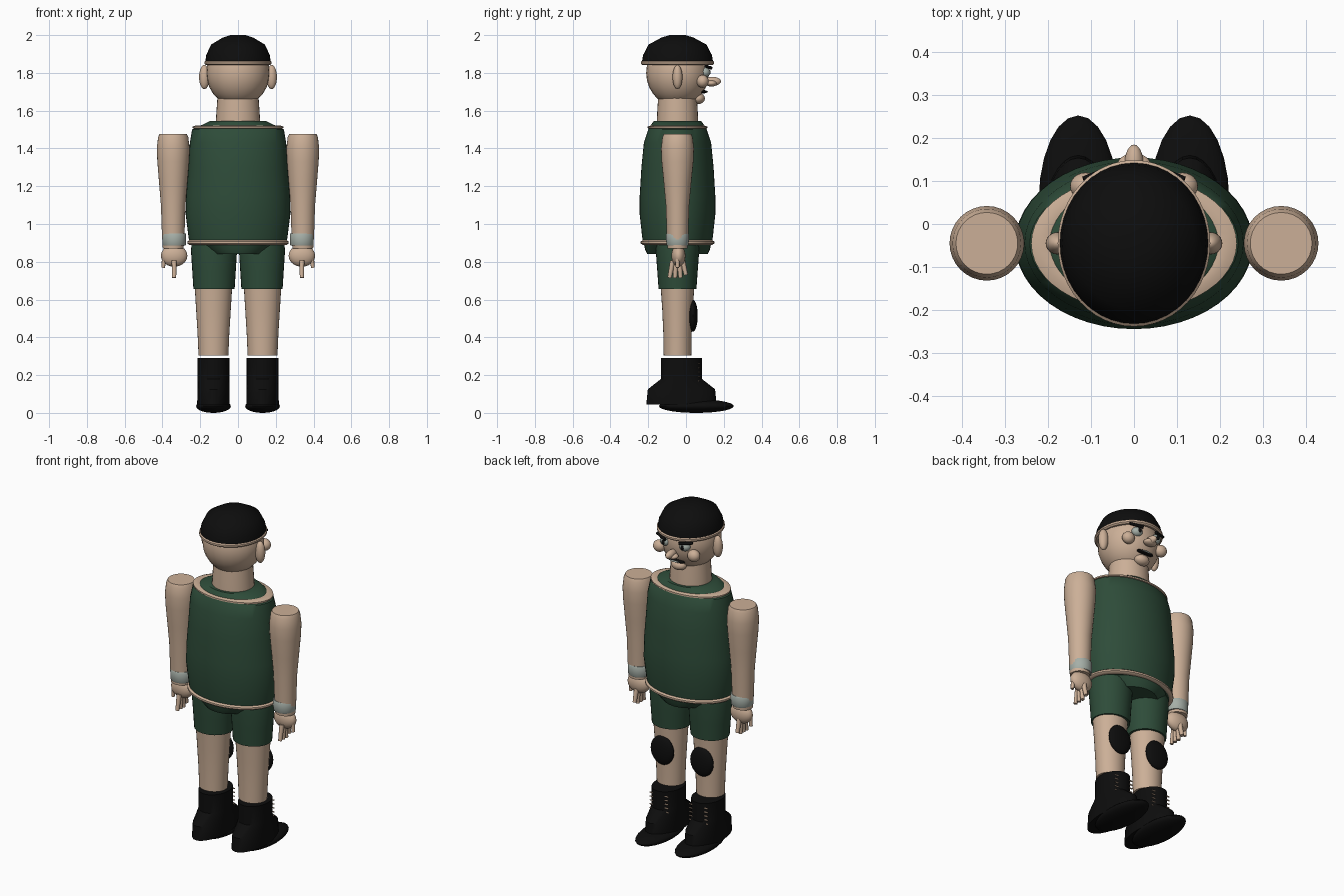
import bpy, bmesh, math
from mathutils import Vector

cube = bpy.data.objects.get("Cube")
if cube:
    bpy.data.objects.remove(cube, do_unlink=True)

CY = -0.045  # depth of the body axis


def material(name, r, g, b):
    m = bpy.data.materials.new(name)
    m.use_nodes = True
    m.diffuse_color = (r, g, b, 1)
    bsdf = next(n for n in m.node_tree.nodes if n.type == 'BSDF_PRINCIPLED')
    bsdf.inputs["Base Color"].default_value = (r, g, b, 1)
    bsdf.inputs["Roughness"].default_value = 0.7
    return m


skin = material("skin", 0.6, 0.43, 0.31)
green = material("dark green cloth", 0.027, 0.072, 0.041)
black = material("black", 0.004, 0.004, 0.004)
pale = material("pale grey green", 0.38, 0.43, 0.39)


def finish(name, bm, mat, angle=40):
    bmesh.ops.recalc_face_normals(bm, faces=bm.faces)
    me = bpy.data.meshes.new(name)
    bm.to_mesh(me)
    bm.free()
    me.materials.append(mat)
    ob = bpy.data.objects.new(name, me)
    bpy.context.collection.objects.link(ob)
    bpy.ops.object.select_all(action='DESELECT')
    ob.select_set(True)
    bpy.context.view_layer.objects.active = ob
    bpy.ops.object.shade_smooth_by_angle(angle=math.radians(angle))
    return ob


def loft(name, rings, mat, x=0, y=CY, closed=False, n=32):
    """Skin elliptical rings given as (z, rx, ry, optional y shift)."""
    bm = bmesh.new()
    loops = []
    for z, rx, ry, *dy in rings:
        cy = y + (dy[0] if dy else 0)
        loops.append([bm.verts.new((x + rx * math.cos(a), cy + ry * math.sin(a), z))
                      for a in (2 * math.pi * i / n for i in range(n))])
    pairs = list(zip(loops, loops[1:]))
    if closed:
        pairs.append((loops[-1], loops[0]))
    else:
        bm.faces.new(loops[0])
        bm.faces.new(loops[-1])
    for a, b in pairs:
        for i in range(n):
            j = (i + 1) % n
            bm.faces.new((a[i], a[j], b[j], b[i]))
    return finish(name, bm, mat)


def band(name, z, rx, ry, width, height, mat):
    """Rounded elliptical ring with outer radii rx, ry."""
    rings = []
    for i in range(8):
        a = 2 * math.pi * (i + 0.5) / 8
        d = width * (math.cos(a) - 1) / 2
        rings.append((z + height / 2 * math.sin(a), rx + d, ry + d))
    return loft(name, rings, mat, closed=True, n=48)


def ball(name, loc, radii, mat, rot_z=0):
    bm = bmesh.new()
    bmesh.ops.create_uvsphere(bm, u_segments=24, v_segments=14, radius=1)
    bmesh.ops.scale(bm, vec=Vector(radii), verts=bm.verts)
    ob = finish(name, bm, mat)
    ob.location = loc
    ob.rotation_euler.z = rot_z
    return ob


def rod(name, p, q, r, mat):
    p, q = Vector(p), Vector(q)
    bm = bmesh.new()
    bmesh.ops.create_cone(bm, cap_ends=True, segments=10, radius1=r, radius2=r * 0.8,
                          depth=(q - p).length)
    ob = finish(name, bm, mat)
    ob.location = (p + q) / 2
    ob.rotation_mode = 'QUATERNION'
    ob.rotation_quaternion = (q - p).to_track_quat('Z', 'Y')
    return ob


# Vest, with its collar and hem
loft("vest", [(0.89, 0.255, 0.18), (0.93, 0.262, 0.187), (1.05, 0.277, 0.2), (1.15, 0.275, 0.2),
              (1.3, 0.263, 0.191), (1.43, 0.255, 0.178), (1.5, 0.243, 0.155),
              (1.525, 0.19, 0.14), (1.545, 0.15, 0.125)], green, n=48)
band("collar", 1.512, 0.242, 0.16, 0.062, 0.022, skin)
band("hem", 0.902, 0.27, 0.196, 0.035, 0.026, skin)
loft("hips", [(0.84, 0.15, 0.16), (0.865, 0.185, 0.172), (0.905, 0.235, 0.18)], green)

# Neck and head
loft("neck", [(1.53, 0.118, 0.11), (1.6, 0.114, 0.107), (1.68, 0.108, 0.102)], skin)
ball("head", (0, CY, 1.8), (0.168, 0.166, 0.178), skin)
loft("cap", [(1.86, 0.173, 0.188), (1.895, 0.168, 0.182), (1.95, 0.142, 0.153),
             (1.987, 0.08, 0.085), (2.0, 0.04, 0.042)], black, n=40)
band("cap_rim", 1.853, 0.179, 0.195, 0.03, 0.026, skin)

# Face, on the +y side
ball("nose", (0, 0.14, 1.755), (0.022, 0.045, 0.024), skin)
ball("nostrils", (0, 0.135, 1.745), (0.04, 0.03, 0.018), skin)
ball("chin", (0, 0.065, 1.665), (0.045, 0.035, 0.03), skin)
ball("mouth", (0, 0.092, 1.7), (0.055, 0.02, 0.009), black)
ball("teeth", (0, 0.098, 1.7), (0.04, 0.018, 0.005), pale)

for s, side in ((1, "left"), (-1, "right")):
    # Facial features that come in pairs
    ball(side + "_ear", (s * 0.178, CY, 1.778), (0.028, 0.026, 0.064), skin)
    ball(side + "_eye", (s * 0.063, 0.1, 1.803), (0.032, 0.028, 0.027), pale)
    ball(side + "_pupil", (s * 0.063, 0.122, 1.803), (0.012, 0.009, 0.014), black)
    ball(side + "_cheek", (s * 0.113, 0.088, 1.755), (0.036, 0.032, 0.034), skin)
    rod(side + "_eyebrow", (s * 0.045, 0.132, 1.826), (s * 0.118, 0.104, 1.836), 0.009, black)

    # Arm, wristband and hand
    ax = s * 0.343
    loft(side + "_arm", [(0.87, 0.055, 0.052), (0.95, 0.06, 0.057), (1.1, 0.065, 0.062),
                         (1.22, 0.075, 0.073), (1.33, 0.084, 0.084), (1.4, 0.087, 0.087),
                         (1.46, 0.08, 0.08), (1.477, 0.072, 0.072)], skin, x=ax)
    wx = s * 0.338
    loft(side + "_wristband", [(0.885, 0.059, 0.056), (0.89, 0.062, 0.059),
                               (0.945, 0.064, 0.061), (0.95, 0.061, 0.058)], pale, x=wx)
    ball(side + "_palm", (wx, CY + 0.005, 0.832), (0.07, 0.037, 0.058), skin)
    for i in range(4):
        fy = CY - 0.042 + i * 0.029
        tip = 0.715 if i < 3 else 0.73
        rod(side + "_finger", (wx, CY + (fy - CY) * 0.6, 0.805), (wx, fy, tip), 0.014, skin)
    rod(side + "_thumb", (wx + s * 0.052, CY, 0.835), (wx + s * 0.058, CY, 0.768), 0.012, skin)

    # Shorts leg, leg and knee pad
    lx = s * 0.13
    loft(side + "_shorts", [(0.655, 0.109, 0.1), (0.75, 0.115, 0.107), (0.86, 0.122, 0.115),
                            (0.9, 0.118, 0.115)], green, x=s * 0.127)
    loft(side + "_leg", [(0.305, 0.079, 0.073), (0.42, 0.084, 0.075), (0.55, 0.092, 0.081),
                         (0.68, 0.1, 0.09)], skin, x=lx)
    ball(side + "_knee_pad", (lx, 0.036, 0.515), (0.075, 0.026, 0.085), black)

    # Boot with sole and laces
    loft(side + "_boot", [(0.045, 0.086, 0.186), (0.125, 0.085, 0.178), (0.18, 0.084, 0.108),
                          (0.29, 0.084, 0.108)], black, x=lx, y=-0.024)
    ball(side + "_sole", (lx, 0.055, 0.036), (0.092, 0.198, 0.036), black)
    for i in range(5):
        z = 0.17 + i * 0.023
        rod(side + "_lace", (lx - 0.06, 0.068, z), (lx + 0.06, 0.068, z), 0.004, skin)
